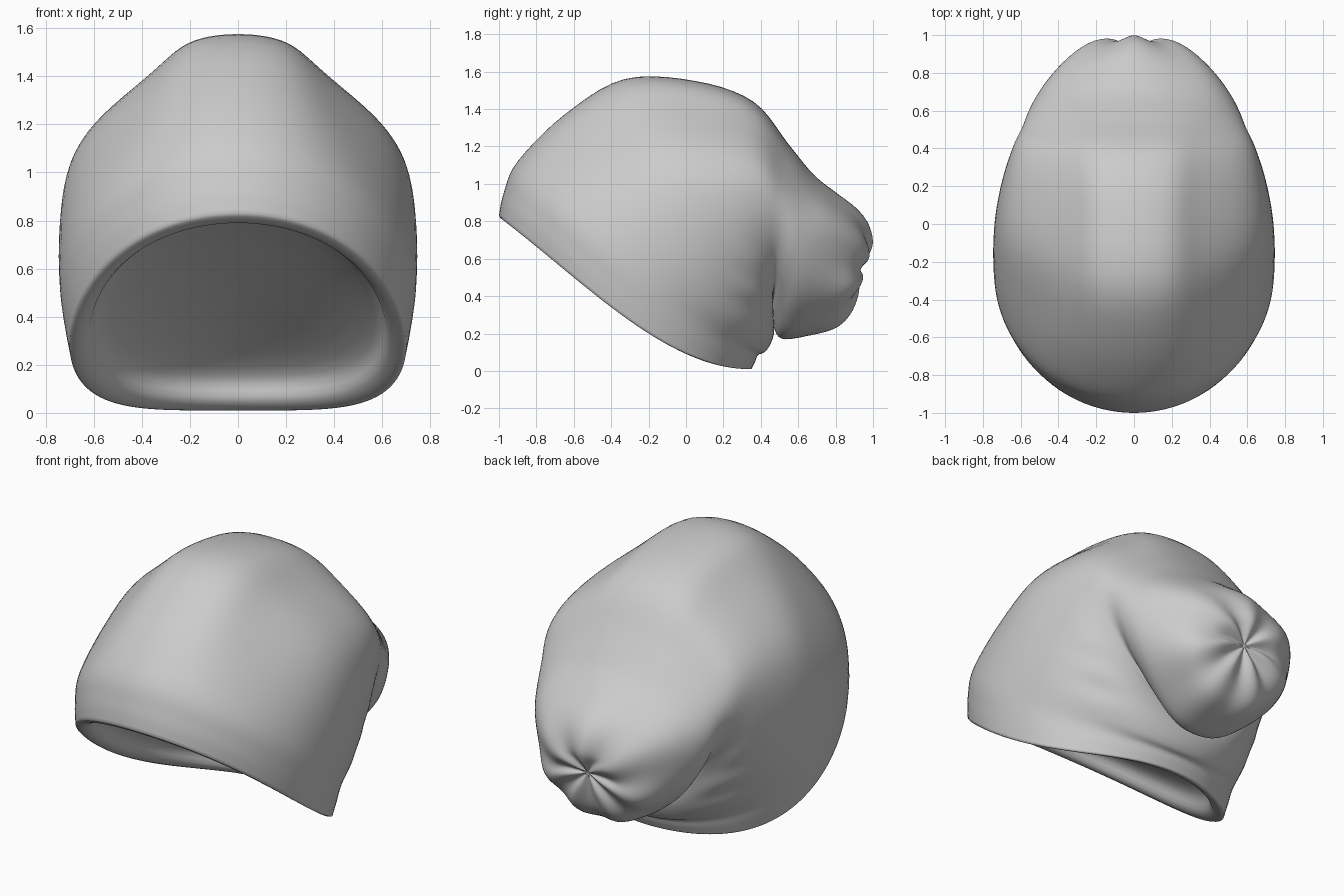
import bpy, bmesh
from math import sin, cos, pi, exp, sqrt

# Tilted rings from brim to gathered tip:
# top y, top z, bottom y, bottom z, upper half-width, lower half-width, sag, pleat, shoulder taper
RINGS = [
    (-1.00, 0.83, 0.35, 0.01, 0.69, 0.71, 0.13, 0, 0),
    (-0.975, 0.95, 0.37, 0.05, 0.72, 0.72, 0.11, 0, 0),
    (-0.90, 1.12, 0.385, 0.085, 0.75, 0.73, 0.08, 0, 0.03),
    (-0.65, 1.37, 0.42, 0.10, 0.75, 0.74, 0.05, 0, 0.12),
    (-0.33, 1.56, 0.45, 0.14, 0.74, 0.72, 0.02, 0, 0.21),
    (0.05, 1.55, 0.47, 0.20, 0.73, 0.65, 0, 0, 0.23),
    (0.36, 1.44, 0.47, 0.28, 0.72, 0.55, 0, 0, 0.20),
    (0.55, 1.21, 0.46, 0.33, 0.70, 0.46, 0, 0, 0.12),
    (0.68, 1.05, 0.465, 0.25, 0.69, 0.39, 0, 0.003, 0.05),
    (0.80, 0.95, 0.51, 0.17, 0.62, 0.36, 0, 0.008, 0),
    (0.90, 0.87, 0.64, 0.18, 0.49, 0.35, 0, 0.015, 0),
    (0.96, 0.79, 0.79, 0.22, 0.35, 0.32, 0, 0.03, 0),
    (0.985, 0.70, 0.87, 0.30, 0.23, 0.25, 0, 0.05, 0),
    (0.97, 0.63, 0.91, 0.42, 0.12, 0.13, 0, 0.07, 0),
    (0.92, 0.54, 0.92, 0.54, 0.0, 0.0, 0, 0, 0),
]
# Rolled hem and shallow lining: scale of the brim ring, inset depth
LINING = [(0.2, 0.125), (0.45, 0.12), (0.65, 0.11), (0.76, 0.095), (0.82, 0.08), (0.855, 0.058),
          (0.87, 0.035), (0.885, 0.012), (0.91, -0.004), (0.95, -0.01), (0.985, -0.007)]
SEG, STEPS = 112, 5
SLOPE = sqrt(1.35 ** 2 + 0.82 ** 2)
UP = (0.82 / SLOPE, 1.35 / SLOPE)


def spline(a, b, c, d, t):
    return [0.5 * (2 * q + (r - p) * t + (2 * p - 5 * q + 4 * r - s) * t * t
                   + (3 * q - p - 3 * r + s) * t ** 3)
            for p, q, r, s in zip(a, b, c, d)]


def ring_point(r, th, scale=1, depth=0):
    ty, tz, by, bz, wu, wl, sag, pleat, taper = r
    c, s = cos(th), sin(th)
    k = scale * (1 + pleat * cos(7 * th + 0.5 * sin(2 * th)))
    x = s * (wu + (wl - wu) * (1 - c) / 2) * k
    x *= 1 - taper * 6.75 * max(c, 0) ** 4 * s * s
    y = (ty + by) / 2 + (ty - by) / 2 * c * k
    z = (tz + bz) / 2 + (tz - bz) / 2 * c * k
    z -= sag * scale ** 2 * s * s * (1 - 0.6 * c)
    # radial grooves in the gathered end
    y += 0.2 * pleat * cos(7 * th)
    # soft drag folds low on the sides, beside the gather
    fold = exp(-((y - 0.36) / 0.1) ** 2 - ((z - 0.35) / 0.2) ** 2)
    x *= 1 + 0.014 * fold * sin(34 * (z + 0.5 * y))
    return (x, y + UP[0] * depth, z + UP[1] * depth)


bm = bmesh.new()
angles = [2 * pi * k / SEG for k in range(SEG)]
n = len(RINGS)
rows = []
# Lining, from its middle out to the rolled hem
for scale, depth in LINING:
    rows.append([bm.verts.new(ring_point(RINGS[0], a, scale, depth)) for a in angles])
# Outer hat, from brim to tip
for i in range(n - 1):
    quad = [RINGS[min(max(i + o, 0), n - 1)] for o in (-1, 0, 1, 2)]
    for j in range(STEPS):
        r = spline(*quad, j / STEPS)
        rows.append([bm.verts.new(ring_point(r, a)) for a in angles])
for a, b in zip(rows, rows[1:]):
    for k in range(SEG):
        m = (k + 1) % SEG
        bm.faces.new((a[k], a[m], b[m], b[k]))
# Close the gathered tip and the lining centre
tip = bm.verts.new((0, 0.92, 0.54))
mid = bm.verts.new((0, -0.325 + UP[0] * 0.126, 0.42 + UP[1] * 0.126))
for row, centre in ((rows[-1], tip), (rows[0], mid)):
    for k in range(SEG):
        bm.faces.new((row[k], row[(k + 1) % SEG], centre))
bmesh.ops.recalc_face_normals(bm, faces=bm.faces)

mesh = bpy.data.meshes.new("knit_hat")
bm.to_mesh(mesh)
bm.free()
hat = bpy.data.objects.new("knit_hat", mesh)
bpy.context.collection.objects.link(hat)
for p in mesh.polygons:
    p.use_smooth = True
